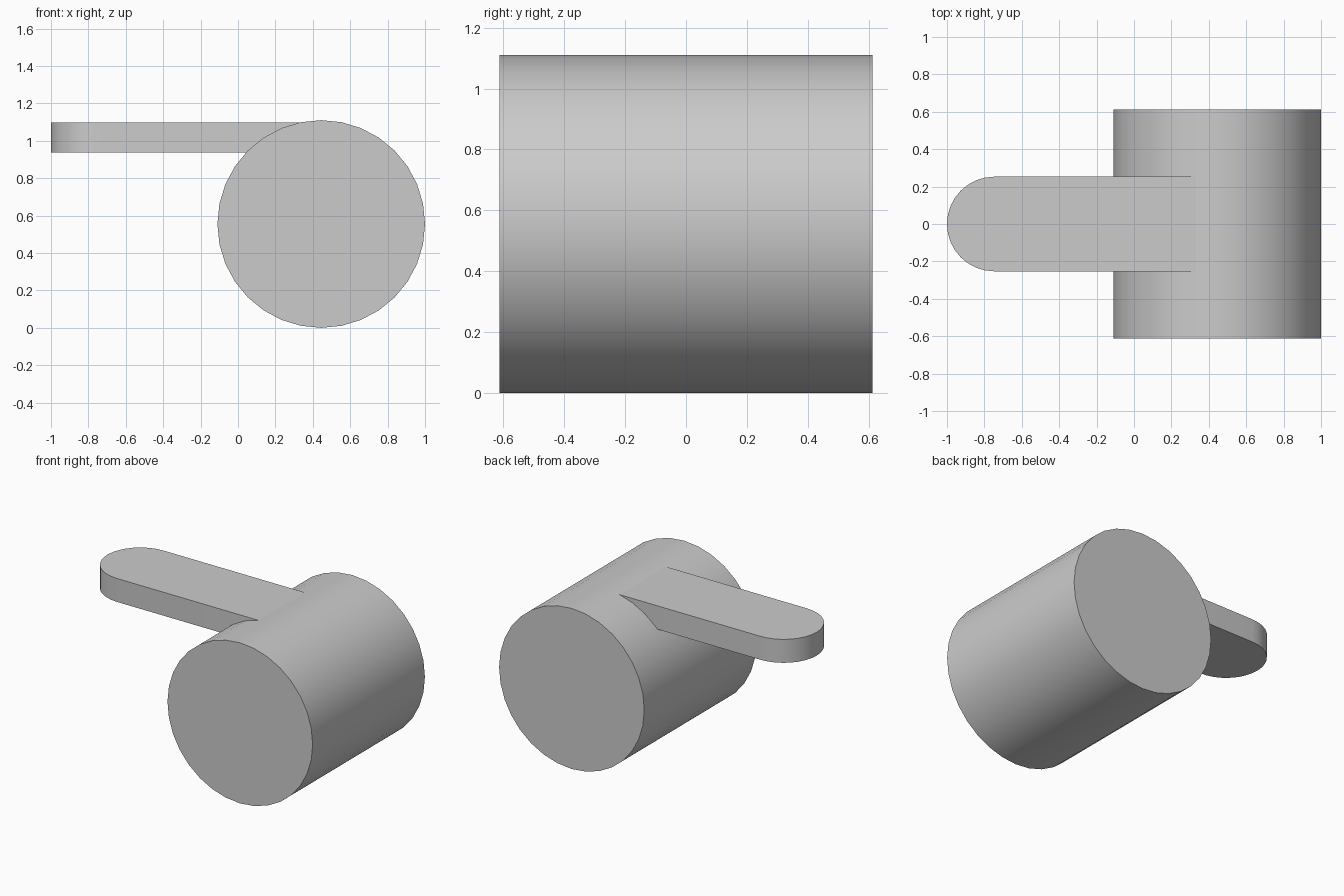
import bpy
import bmesh
from math import pi, sin, cos

cube = bpy.data.objects.get("Cube")
if cube:
    bpy.data.objects.remove(cube, do_unlink=True)

grey = bpy.data.materials.new("plain grey")
grey.use_nodes = True
colour = (0.6, 0.6, 0.6, 1)
grey.diffuse_color = colour
grey.node_tree.nodes["Principled BSDF"].inputs["Base Color"].default_value = colour


def extrude_outline(name, outline, offset):
    """Extrude a closed outline by an offset into a solid part."""
    bm = bmesh.new()
    face = bm.faces.new([bm.verts.new(p) for p in outline])
    result = bmesh.ops.extrude_face_region(bm, geom=[face], use_keep_orig=True)
    moved = [v for v in result["geom"] if isinstance(v, bmesh.types.BMVert)]
    bmesh.ops.translate(bm, verts=moved, vec=offset)
    bmesh.ops.recalc_face_normals(bm, faces=bm.faces)
    mesh = bpy.data.meshes.new(name)
    bm.to_mesh(mesh)
    bm.free()
    mesh.materials.append(grey)
    obj = bpy.data.objects.new(name, mesh)
    bpy.context.collection.objects.link(obj)
    bpy.ops.object.select_all(action="DESELECT")
    obj.select_set(True)
    bpy.context.view_layer.objects.active = obj
    bpy.ops.object.shade_smooth_by_angle(angle=pi / 6)
    return obj


# Drum: a cylinder lying front to back
radius, half_length, sides = 0.555, 0.613, 32
drum_x = 1 - radius
angles = [2 * pi * i / sides for i in range(sides)]
drum = [(drum_x + radius * cos(a), -half_length, radius + radius * sin(a))
        for a in angles]
extrude_outline("drum", drum, (0, 2 * half_length, 0))

# Lever: a flat bar with a round free end, its other end sunk in the drum
half_width, bottom, top, steps = 0.253, 0.936, 1.098, 16
lever = [(0.4, -half_width, bottom), (0.4, half_width, bottom)]
for i in range(steps + 1):
    a = pi / 2 + pi * i / steps
    lever.append((half_width - 1 + half_width * cos(a), half_width * sin(a), bottom))
extrude_outline("lever", lever, (0, 0, top - bottom))
